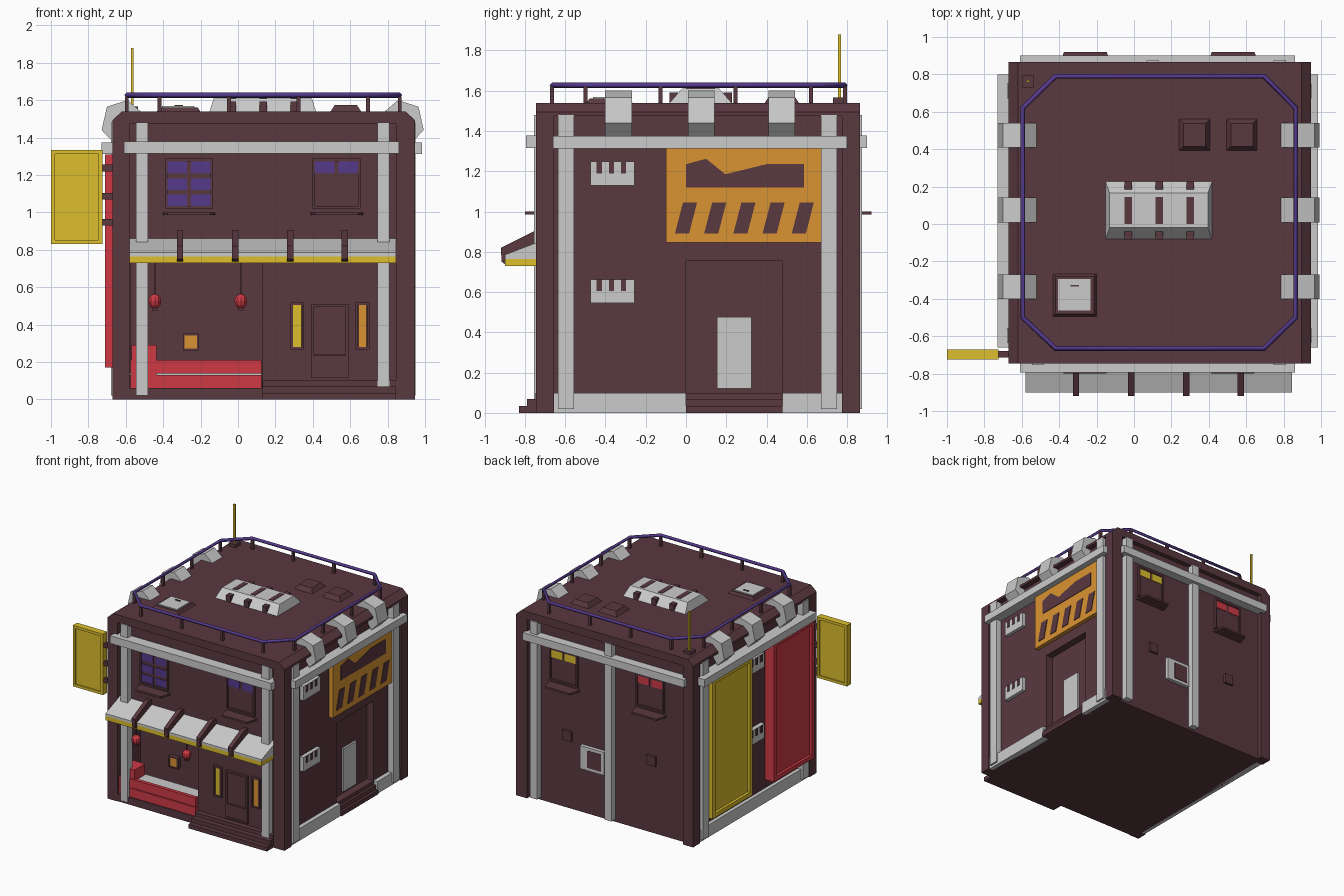
import bpy, bmesh
from math import hypot

if "Cube" in bpy.data.objects:
    bpy.data.objects.remove(bpy.data.objects["Cube"])


def material(name, rgb):
    m = bpy.data.materials.new(name)
    m.diffuse_color = (*rgb, 1)
    m.use_nodes = True
    m.node_tree.nodes["Principled BSDF"].inputs["Base Color"].default_value = m.diffuse_color
    return m


BROWN = material("brown", (0.102, 0.040, 0.051))
YELLOW = material("yellow", (0.72, 0.52, 0.026))
RED = material("red", (0.62, 0.042, 0.06))
ORANGE = material("orange", (0.70, 0.296, 0.033))
PURPLE = material("purple", (0.09, 0.042, 0.26))
GREY = None


def finish(name, bm, mat):
    bmesh.ops.recalc_face_normals(bm, faces=bm.faces)
    me = bpy.data.meshes.new(name)
    bm.to_mesh(me)
    bm.free()
    ob = bpy.data.objects.new(name, me)
    bpy.context.collection.objects.link(ob)
    if mat:
        me.materials.append(mat)
    return ob


def boxes(name, mat, *bounds, inset=(0, 0)):
    """Boxes from (x0, x1, y0, y1, z0, z1); inset narrows the top."""
    bm = bmesh.new()
    for b in bounds:
        for v in bmesh.ops.create_cube(bm, size=1)["verts"]:
            top = v.co.z > 0
            sx, sy = v.co.x, v.co.y
            v.co = [b[2 * i] if v.co[i] < 0 else b[2 * i + 1] for i in range(3)]
            if top:
                v.co.x -= 2 * sx * inset[0]
                v.co.y -= 2 * sy * inset[1]
    return finish(name, bm, mat)


def prism(name, mat, axis, pts, lo, hi):
    """Profile extruded along an axis; points use the other two axes in order."""
    bm = bmesh.new()
    verts = []
    for p in pts:
        co = list(p)
        co.insert(axis, lo)
        verts.append(bm.verts.new(co))
    face = bm.faces.new(verts)
    ext = bmesh.ops.extrude_face_region(bm, geom=[face])
    for v in ext["geom"]:
        if isinstance(v, bmesh.types.BMVert):
            v.co[axis] = hi
    return finish(name, bm, mat)


def frame(name, mat, axis, a0, a1, z0, z1, lo, hi, w):
    """Rectangular border lying on a wall facing x (axis 0) or y (axis 1)."""
    out = []
    for u0, u1, v0, v1 in ((a0, a1, z0, z0 + w), (a0, a1, z1 - w, z1),
                           (a0, a0 + w, z0 + w, z1 - w), (a1 - w, a1, z0 + w, z1 - w)):
        out.append((lo, hi, u0, u1, v0, v1) if axis == 0 else (u0, u1, lo, hi, v0, v1))
    return boxes(name, mat, *out)


# Main walls with shop opening and side doorway
walls = boxes("walls", BROWN, (-.63, .90, -.705, .825, 0, 1.5))
for name, b in (("shop_cutter", (-.575, .127, -.8, -.45, .06, .73)),
                ("doorway_cutter", (.84, 1, 0, .48, .0, .755))):
    cut = boxes(name, BROWN, b)
    mod = walls.modifiers.new(name, "BOOLEAN")
    mod.object, mod.operation, mod.solver = cut, "DIFFERENCE", "EXACT"
    bpy.context.view_layer.update()
    me = bpy.data.meshes.new_from_object(walls.evaluated_get(bpy.context.evaluated_depsgraph_get()))
    walls.modifiers.clear()
    walls.data = me
    bpy.data.objects.remove(cut)

# Corner posts and chamfered roof slab
boxes("corner_posts", BROWN, *[(x0, x1, y0, y1, 0, 1.485)
      for x0, x1 in ((-.67, -.58), (.845, .945)) for y0, y1 in ((-.745, -.655), (.775, .865))])
prism("roof_slab", BROWN, 1, [(-.67, 1.475), (-.67, 1.495), (-.62, 1.54), (.895, 1.54),
                              (.945, 1.495), (.945, 1.475)], -.745, .865)

# Grey columns, beams and base strips
boxes("front_columns", GREY, (-.545, -.48, -.755, -.69, .02, 1.48), (.745, .81, -.755, -.69, .065, 1.48))
boxes("back_columns", GREY, *[(x - .033, x + .033, .8, .875, .02, 1.48) for x in (.1, .78)])
for side, x0, x1 in (("left", -.68, -.6), ("right", .88, .95)):
    boxes(side + "_columns", GREY, *[(x0, x1, y - .04, y + .04, .02, 1.48) for y in (-.595, .71)])
boxes("beams", GREY, (-.61, .86, -.795, -.69, 1.315, 1.378), (-.61, .86, .81, .9, 1.315, 1.378),
      (-.73, -.61, -.66, .8, 1.312, 1.375), (.88, .985, -.66, .8, 1.312, 1.375))
boxes("base_strips", GREY, (.88, .935, -.655, 0, 0, .1), (.88, .935, .48, .775, 0, .1),
      (-.66, -.61, -.655, .775, 0, .1))


# Upper windows on front and back
def window(name, x, y, out, mat, rows):
    ys = lambda d0, d1: sorted((y + out * d0, y + out * d1))
    boxes(name + "_blind", BROWN, (x - .12, x + .12, *ys(-.02, .008), 1.03, 1.275))
    frame(name + "_frame", BROWN, 1, x - .128, x + .128, 1.02, 1.287, *ys(-.01, .02), .014)
    boxes(name + "_panes", mat, *[(x + dx - .052, x + dx + .052, *ys(0, .013), z, z + .062)
          for dx in (-.062, .062) for z in (1.21, 1.12, 1.035)[:rows]])
    prism(name + "_sill", BROWN, 2, [(x - .14, y), (x + .14, y), (x + .115, y + out * .095),
                                     (x - .115, y + out * .095)], .985, 1.0)


window("front_left_window", -.262, -.705, -1, PURPLE, 3)
window("front_right_window", .527, -.705, -1, PURPLE, 1)
window("back_left_window", .53, .825, 1, YELLOW, 1)
window("back_right_window", -.26, .825, 1, RED, 1)

# Awning with support arms
prism("awning", GREY, 0, [(-.70, .765), (-.90, .765), (-.90, .785), (-.70, .862)], -.58, .845)
boxes("awning_valance", YELLOW, (-.58, .845, -.9, -.7, .73, .766))
for x in (-.31, -.015, .28, .57):
    prism("awning_arm", BROWN, 0, [(-.70, .90), (-.75, .905), (-.92, .82), (-.915, .75),
                                   (-.895, .735), (-.70, .83)], x - .017, x + .017)

# Shop counter, screen and lanterns
boxes("counter_panels", RED, (-.575, .125, -.73, -.70, .06, .132), (-.575, .125, -.73, -.70, .138, .21))
boxes("counter_top", GREY, (-.575, .125, -.70, -.58, .06, .2))
boxes("counter_block", RED, (-.57, -.435, -.725, -.59, .06, .29))
boxes("counter_base", BROWN, (-.58, .13, -.74, -.69, 0, .06))
boxes("screen", ORANGE, (-.285, -.22, -.48, -.465, .27, .345))
frame("screen_frame", BROWN, 1, -.295, -.21, .262, .353, -.485, -.45, .01)
for x in (-.445, .015):
    bm = bmesh.new()
    bmesh.ops.create_uvsphere(bm, u_segments=10, v_segments=6, radius=.036)
    for v in bm.verts:
        v.co = (v.co.x + x, v.co.y - .69, v.co.z * 1.1 + .525)
    finish("lantern", bm, RED)
    boxes("lantern_cord", BROWN, (x - .004, x + .004, -.694, -.686, .55, .74),
          (x - .014, x + .014, -.704, -.676, .475, .49))

# Front door, side lights and steps
frame("front_door_frame", BROWN, 1, .39, .59, .115, .51, -.725, -.70, .015)
boxes("front_door", BROWN, (.405, .575, -.715, -.70, .24, .495), (.4, .58, -.72, -.70, .125, .235))
for x, mat in ((.317, YELLOW), (.665, ORANGE)):
    boxes("side_light", mat, (x - .022, x + .022, -.717, -.70, .28, .505))
    frame("side_light_frame", BROWN, 1, x - .037, x + .037, .268, .518, -.725, -.70, .013)
boxes("front_steps", BROWN, (.13, .845, -.83, -.69, 0, .035), (.13, .845, -.79, -.69, .035, .07),
      (.13, .845, -.748, -.69, .07, .1))

# Right side doorway and steps
boxes("side_steps", BROWN, (.83, .945, 0, .48, 0, .035), (.83, .925, 0, .48, .035, .07),
      (.83, .905, 0, .48, .07, .1))
boxes("side_door", GREY, (.83, .855, .155, .325, .12, .475))

# Right side billboard with plain decoration
boxes("billboard", ORANGE, (.88, .935, -.1, .67, .845, 1.312))
prism("billboard_skyline", BROWN, 0, [(0, 1.12), (0, 1.235), (.1, 1.262), (.195, 1.185), (.4, 1.235),
                                      (.585, 1.235), (.585, 1.12)], .93, .94)
for i in range(5):
    y = -.055 + i * .145
    prism("billboard_stripe", BROWN, 0, [(y, .89), (y + .07, .89), (y + .11, 1.045), (y + .04, 1.045)],
          .93, .94)

# Wall vents on both sides
for y, x0, x1, out in ((-.365, .89, .93, 1), (.035, -.665, -.62, -1)):
    face = x1 if out > 0 else x0
    for z in (1.19, .605):
        boxes("wall_vent", GREY, (x0, x1, y - .11, y + .11, z - .06, z + .058))
        boxes("wall_vent_slots", BROWN, *[(face - .006, face + .004, y + d - .013, y + d + .013, z, z + .057)
              for d in (-.066, -.005, .055)][0:3])

# Left side signs: bordered blank panels
for name, mat, y0, y1 in (("yellow_wall_sign", YELLOW, .15, .67), ("red_wall_sign", RED, -.66, -.13)):
    boxes(name, mat, (-.69, -.62, y0, y1, .17, 1.31))
    frame(name + "_border", mat, 0, y0, y1, .17, 1.31, -.712, -.68, .035)

# Projecting blade sign and brackets
boxes("blade_sign", YELLOW, (-.99, -.735, -.715, -.68, .84, 1.32))
frame("blade_sign_border", YELLOW, 1, -1.0, -.725, .83, 1.333, -.725, -.67, .022)
boxes("blade_sign_brackets", BROWN, *[(-.73, -.66, -.715, -.68, z, z + .035) for z in (.93, 1.07, 1.22)])

# Back wall fittings
boxes("back_cooler", GREY, (.15, .37, .81, .855, .37, .56))
boxes("back_cooler_grille", BROWN, (.175, .3, .85, .859, .395, .535))
boxes("back_outlets", BROWN, *[(x - .04, x + .04, .81, .845, .56, .64) for x in (.5, -.27)])

# Roof railing
cx, cy = .137, .062
ring = [(-.42, -.665), (.695, -.665), (.865, -.5), (.865, .62),
        (.695, .79), (-.42, .79), (-.595, .62), (-.595, -.5)]
cu = bpy.data.curves.new("railing_path", "CURVE")
cu.dimensions, cu.bevel_depth, cu.bevel_resolution = "3D", .014, 0
sp = cu.splines.new("POLY")
sp.points.add(len(ring) - 1)
sp.use_cyclic_u = True
for p, (x, y) in zip(sp.points, ring):
    p.co = (x, y, 1.627, 1)
path = bpy.data.objects.new("railing_path", cu)
bpy.context.collection.objects.link(path)
dg = bpy.context.evaluated_depsgraph_get()
rail = bpy.data.objects.new("railing", bpy.data.meshes.new_from_object(path.evaluated_get(dg)))
bpy.context.collection.objects.link(rail)
rail.data.materials.clear()
rail.data.materials.append(PURPLE)
bpy.data.objects.remove(path)
spots = []
for a, b in zip(ring, ring[1:] + ring[:1]):
    n = 3 if hypot(b[0] - a[0], b[1] - a[1]) > .5 else 1
    spots += [(a[0] + (b[0] - a[0]) * i / n, a[1] + (b[1] - a[1]) * i / n) for i in range(n)]
boxes("railing_posts", BROWN, *[(x - .01, x + .01, y - .01, y + .01, 1.53, 1.62) for x, y in spots])

# Grey clamps over the roof edges, mirrored left and right
clamp = [(.785, 1.54), (.855, 1.6), (.965, 1.565), (.993, 1.44), (.93, 1.375), (.88, 1.45)]
for y in (-.335, .075, .475):
    prism("right_clamp", GREY, 1, clamp, y - .066, y + .066)
    prism("left_clamp", GREY, 1, [(2 * .132 - x, z) for x, z in clamp], y - .066, y + .066)

# Roof ventilator, frustum vents, hatch and antenna
boxes("ventilator", GREY, (-.155, .42, -.09, .235, 1.53, 1.61), inset=(.025, .07))
boxes("ventilator_slots", BROWN, *[(x - .02, x + .02, y0, y1, 1.53, z) for x in (-.03, .135, .3)
      for y0, y1, z in ((0, .145, 1.613), (.185, .228, 1.592), (-.083, -.04, 1.592))])
boxes("roof_vents", BROWN, (.235, .412, .385, .567, 1.53, 1.575), (.488, .665, .385, .567, 1.53, 1.575),
      inset=(.03, .03))
boxes("hatch_frame", BROWN, (-.44, -.195, -.5, -.26, 1.53, 1.56), inset=(.02, .02))
boxes("hatch_lid", GREY, (-.405, -.232, -.463, -.293, 1.55, 1.568))
boxes("hatch_handle", BROWN, (-.34, -.295, -.335, -.325, 1.56, 1.574))
boxes("antenna_base", BROWN, (-.598, -.535, .73, .795, 1.53, 1.565))
boxes("antenna", YELLOW, (-.573, -.559, .756, .77, 1.56, 1.88))
